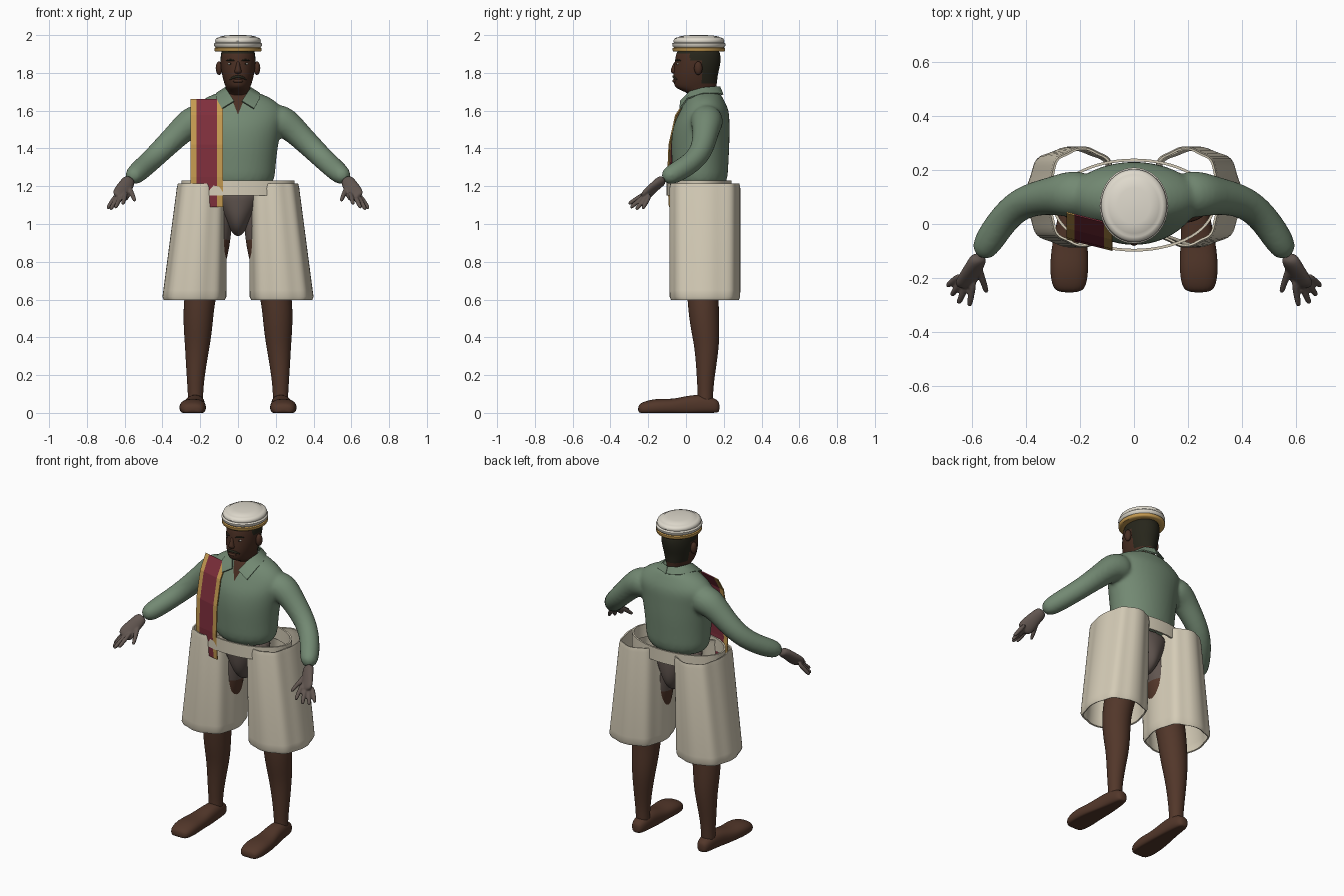
import bpy, bmesh, math
from mathutils import Vector

if "Cube" in bpy.data.objects:
    bpy.data.objects.remove(bpy.data.objects["Cube"])


def material(name, r, g, b):
    m = bpy.data.materials.new(name)
    m.use_nodes = True
    m.diffuse_color = (r, g, b, 1)
    bsdf = m.node_tree.nodes["Principled BSDF"]
    bsdf.inputs["Base Color"].default_value = (r, g, b, 1)
    bsdf.inputs["Roughness"].default_value = 0.8
    return m


GREEN = material("shirt green", .17, .25, .17)
CREAM = material("trouser cream", .66, .60, .47)
IVORY = material("hat ivory", .74, .70, .61)
BROWN = material("leg brown", .085, .038, .023)
SKIN = material("face brown", .065, .027, .016)
GREY = material("grey brown", .12, .092, .08)
HAIR = material("hair black", .02, .019, .011)
RED = material("sash red", .21, .028, .045)
GOLD = material("gold", .55, .32, .08)
WHITE = material("eye white", .75, .72, .65)


def activate(ob):
    bpy.ops.object.select_all(action="DESELECT")
    ob.select_set(True)
    bpy.context.view_layer.objects.active = ob


def modify(ob, kind, **settings):
    activate(ob)
    mod = ob.modifiers.new(kind, kind)
    for key, value in settings.items():
        setattr(mod, key, value)
    bpy.ops.object.modifier_apply(modifier=mod.name)


def smooth(ob, angle=50):
    activate(ob)
    bpy.ops.object.shade_smooth_by_angle(angle=math.radians(angle))
    return ob


def finish(name, bm, mat):
    bmesh.ops.recalc_face_normals(bm, faces=bm.faces)
    me = bpy.data.meshes.new(name)
    bm.to_mesh(me)
    bm.free()
    me.materials.append(mat)
    ob = bpy.data.objects.new(name, me)
    bpy.context.collection.objects.link(ob)
    return ob


def loft(name, path, mat, seg=20, ref=(1, 0, 0), axis=None, power=2, wave=0,
         caps=True, sub=2, floor=None):
    """Sweep elliptical rings (x, y, z, radius a, radius b) along a path."""
    bm, rings = bmesh.new(), []
    pts = [Vector(p[:3]) for p in path]
    for i, p in enumerate(path):
        t = Vector(axis) if axis else pts[min(i + 1, len(pts) - 1)] - pts[max(i - 1, 0)]
        t.normalize()
        a = Vector(ref) - t * t.dot(Vector(ref))
        a.normalize()
        b = t.cross(a)
        ring = []
        for k in range(seg):
            u = 2 * math.pi * k / seg
            c, s = math.cos(u), math.sin(u)
            c = math.copysign(abs(c) ** (2 / power), c)
            s = math.copysign(abs(s) ** (2 / power), s)
            w = 1 + wave * math.cos(8 * u)
            co = pts[i] + (a * c * p[3] + b * s * p[-1]) * w
            if floor is not None:
                co.z = max(co.z, floor)
            ring.append(bm.verts.new(co))
        rings.append(ring)
    for r, q in zip(rings, rings[1:]):
        for k in range(seg):
            n = (k + 1) % seg
            bm.faces.new((r[k], r[n], q[n], q[k]))
    if caps:
        bm.faces.new(rings[0][::-1])
        bm.faces.new(rings[-1])
    ob = finish(name, bm, mat)
    if sub:
        modify(ob, "SUBSURF", levels=sub)
    return smooth(ob)


def ball(name, loc, size, mat):
    bm = bmesh.new()
    bmesh.ops.create_uvsphere(bm, u_segments=16, v_segments=10, radius=1)
    for v in bm.verts:
        v.co = Vector(loc) + Vector(size) * v.co
    return smooth(finish(name, bm, mat), 80)


def plate(name, quads, mat, thick=.008):
    bm = bmesh.new()
    for q in quads:
        bm.faces.new([bm.verts.new(p) for p in q])
    bmesh.ops.remove_doubles(bm, verts=bm.verts, dist=.0005)
    ob = finish(name, bm, mat)
    modify(ob, "SOLIDIFY", thickness=thick, offset=0)
    return ob


def fuse(name, parts, voxel, rounds=4):
    activate(parts[0])
    for p in parts:
        p.select_set(True)
    bpy.ops.object.join()
    ob = parts[0]
    ob.name = name
    modify(ob, "REMESH", mode="VOXEL", voxel_size=voxel)
    modify(ob, "SMOOTH", factor=.5, iterations=rounds)
    return smooth(ob, 80)


def paint(ob, mat, rule):
    ob.data.materials.append(mat)
    slot = len(ob.data.materials) - 1
    for f in ob.data.polygons:
        if rule(f.center):
            f.material_index = slot


def side(path, s):
    return [(s * p[0],) + tuple(p[1:]) for p in path]


SIDES = ((1, "left"), (-1, "right"))
UP = (0, 0, 1)

# Shirt: torso and sleeves fused into one body
torso = [(0, .075, 1.165, .195, .145), (0, .075, 1.30, .20, .15), (0, .075, 1.42, .215, .158),
         (0, .08, 1.52, .235, .152), (0, .095, 1.58, .25, .137), (0, .10, 1.62, .235, .122),
         (0, .10, 1.665, .185, .097), (0, .105, 1.705, .09, .072)]
arm = [(.15, .11, 1.56, .09), (.25, .11, 1.54, .087), (.30, .105, 1.495, .07),
       (.42, .085, 1.375, .06), (.50, 0, 1.30, .057), (.575, -.125, 1.235, .054)]
parts = [loft("shirt", torso, GREEN, axis=UP)]
parts += [loft("sleeve", side(arm, s), GREEN, ref=(0, 1, 0)) for s, _ in SIDES]
shirt = fuse("shirt", parts, .011)

# Open neckline cut as a clean V
bm = bmesh.new()
bm.from_mesh(shirt.data)
for s, _ in SIDES:
    bmesh.ops.bisect_plane(bm, geom=bm.verts[:] + bm.edges[:] + bm.faces[:],
                           plane_co=(0, 0, 1.58), plane_no=(s, 0, -.4))
bm.to_mesh(shirt.data)
bm.free()
paint(shirt, SKIN, lambda c: c.y < .08 and abs(c.x) < .4 * (c.z - 1.58))

# Collar: a low band behind the neck and two folded points
for s, word in SIDES:
    rim = [(.0, .178, 1.725), (.05, .155, 1.727), (.068, .09, 1.72), (.052, .02, 1.70), (.02, -.028, 1.65)]
    hem = [(.0, .195, 1.685), (.075, .17, 1.69), (.115, .09, 1.69), (.115, .01, 1.665), (.085, -.032, 1.61)]
    rim, hem = side(rim, s), side(hem, s)
    smooth(plate(word + "_collar", zip(rim, rim[1:], hem[1:], hem), GREEN))

# Hands
for s, word in SIDES:
    palm = [(.57, -.115, 1.24, .036, .03), (.59, -.155, 1.21, .04, .024),
            (.615, -.20, 1.165, .05, .022), (.63, -.235, 1.135, .046, .018)]
    parts = [loft(word + "_hand", side(palm, s), GREY, seg=12, ref=(s, -.3, .35))]
    fingers = [((.595, -.22, 1.16), (.61, -.305, 1.105)), ((.62, -.225, 1.145), (.65, -.295, 1.085)),
               ((.64, -.215, 1.14), (.676, -.265, 1.075)), ((.65, -.195, 1.145), (.692, -.23, 1.08)),
               ((.575, -.16, 1.195), (.545, -.255, 1.12))]
    for a, b in fingers:
        a, b = Vector(a), Vector(b)
        path = [tuple(a.lerp(b, t)) + (r,) for t, r in ((-.2, .014), (.5, .014), (.9, .012), (1, .007))]
        parts.append(loft("finger", side(path, s), GREY, seg=8, sub=1))
    fuse(word + "_hand", parts, .0055, 2)

# Head and neck, with the hair painted by position
skull = [(0, .10, 1.62, .055, .055), (0, .10, 1.68, .058, .065), (0, .07, 1.705, .058, .09),
         (0, .05, 1.722, .064, .11), (0, .05, 1.75, .075, .115), (0, .05, 1.79, .085, .118),
         (0, .06, 1.84, .093, .122), (0, .065, 1.89, .093, .121), (0, .065, 1.94, .085, .105)]
head = loft("head", skull, SKIN, seg=32, axis=UP)
paint(head, HAIR, lambda c: c.z > 1.9 or (c.y > .085 and c.z > 1.745) or (c.y > .02 and c.z > 1.86))
loft("nose", [(0, -.05, 1.865, .009, .01), (0, -.058, 1.83, .012, .018),
              (0, -.063, 1.808, .022, .023), (0, -.055, 1.793, .016, .014)], SKIN, seg=12, axis=UP)
ball("lips", (0, -.058, 1.757), (.028, .014, .01), SKIN)
loft("moustache", [(-.046, -.04, 1.762, .004), (-.024, -.061, 1.778, .009), (0, -.069, 1.781, .007),
                   (.024, -.061, 1.778, .009), (.046, -.04, 1.762, .004)], HAIR, seg=8, ref=UP, sub=1)
for s, word in SIDES:
    ball(word + "_ear", (s * .1, .065, 1.825), (.018, .022, .036), SKIN)
    ball(word + "_eye", (s * .04, -.042, 1.848), (.014, .007, .006), WHITE)
    ball(word + "_pupil", (s * .04, -.046, 1.848), (.005, .005, .005), HAIR)
    loft(word + "_eyebrow", side([(.018, -.057, 1.864, .005), (.04, -.047, 1.87, .006),
                                  (.064, -.026, 1.864, .004)], s), HAIR, seg=8, ref=UP, sub=1)

# Round rolled cap with a gold band
rolls = [(.10, 1.912), (.12, 1.912), (.125, 1.918), (.125, 1.931), (.118, 1.935), (.126, 1.942),
         (.127, 1.955), (.119, 1.962), (.122, 1.969), (.117, 1.981), (.105, 1.988), (.099, 1.988),
         (.093, 1.993), (.06, 1.999), (.002, 2.0)]
cap = loft("cap", [(0, .068, z, r, r * 1.11) for r, z in rolls], IVORY, seg=48, axis=UP, sub=0)
paint(cap, GOLD, lambda c: c.z < 1.934)

# Sash hanging from the right shoulder, gold on both borders
drop = [(.0, 1.66), (-.055, 1.575), (-.09, 1.42), (-.097, 1.25), (-.088, 1.09)]
columns = [-.25, -.22, -.11, -.08]


def on_sash(x, y, z):
    return (x, y - .25 * (x + .08), z)


quads = []
for (y0, z0), (y1, z1) in zip(drop, drop[1:]):
    for a, b in zip(columns, columns[1:]):
        quads.append([on_sash(a, y0, z0), on_sash(b, y0, z0), on_sash(b, y1, z1), on_sash(a, y1, z1)])
sash = plate("sash", quads, RED, .006)
paint(sash, GOLD, lambda c: c.x < -.22 or c.x > -.11)

# Wide scalloped trouser legs, open at both ends
for s, word in SIDES:
    tube = [(.19, .10, 1.215, .125, .178), (.191, .10, 1.19, .13, .183), (.228, .10, .65, .163, .183),
            (.231, .10, .615, .165, .182), (.231, .10, .598, .158, .175)]
    leg = loft(word + "_trouser_leg", side(tube, s), CREAM, seg=64, axis=UP, power=2.5,
               wave=.025, caps=False, sub=0)
    modify(leg, "SOLIDIFY", thickness=.008, offset=-1)
    smooth(leg)

# Waistband
band = loft("waistband", [(0, .07, z, .30, .172) for z in (1.15, 1.23)], CREAM, seg=56,
            axis=UP, caps=False, sub=0)
modify(band, "SOLIDIFY", thickness=.01, offset=-1)
smooth(band)

# Hips
loft("hips", [(0, .09, .935, .015, .03), (0, .09, .97, .045, .09), (0, .085, 1.04, .08, .12),
              (0, .08, 1.12, .13, .125), (0, .075, 1.2, .18, .13)], GREY, axis=UP)

# Legs and slippers
for s, word in SIDES:
    limb = [(.11, .085, 1.12, .085), (.12, .09, 1.0, .09), (.14, .09, .86, .095), (.185, .09, .70, .088),
            (.207, .09, .58, .083), (.212, .10, .46, .078), (.215, .11, .36, .067), (.222, .107, .25, .054),
            (.225, .103, .16, .045), (.225, .103, .09, .04), (.225, .10, .03, .042)]
    ob = loft(word + "_leg", side(limb, s), BROWN)
    paint(ob, GREY, lambda c: c.z > .93)
    sole = [(.225, .178, .03, .02, .025), (.225, .16, .035, .04, .04), (.225, .09, .045, .05, .055),
            (.23, 0, .035, .056, .056), (.238, -.07, .03, .066, .042), (.24, -.16, .03, .073, .047),
            (.24, -.225, .022, .066, .038), (.24, -.255, .018, .045, .024)]
    loft(word + "_slipper", side(sole, s), BROWN, ref=(1, 0, 0), axis=(0, -1, 0), power=2.4, floor=0)
